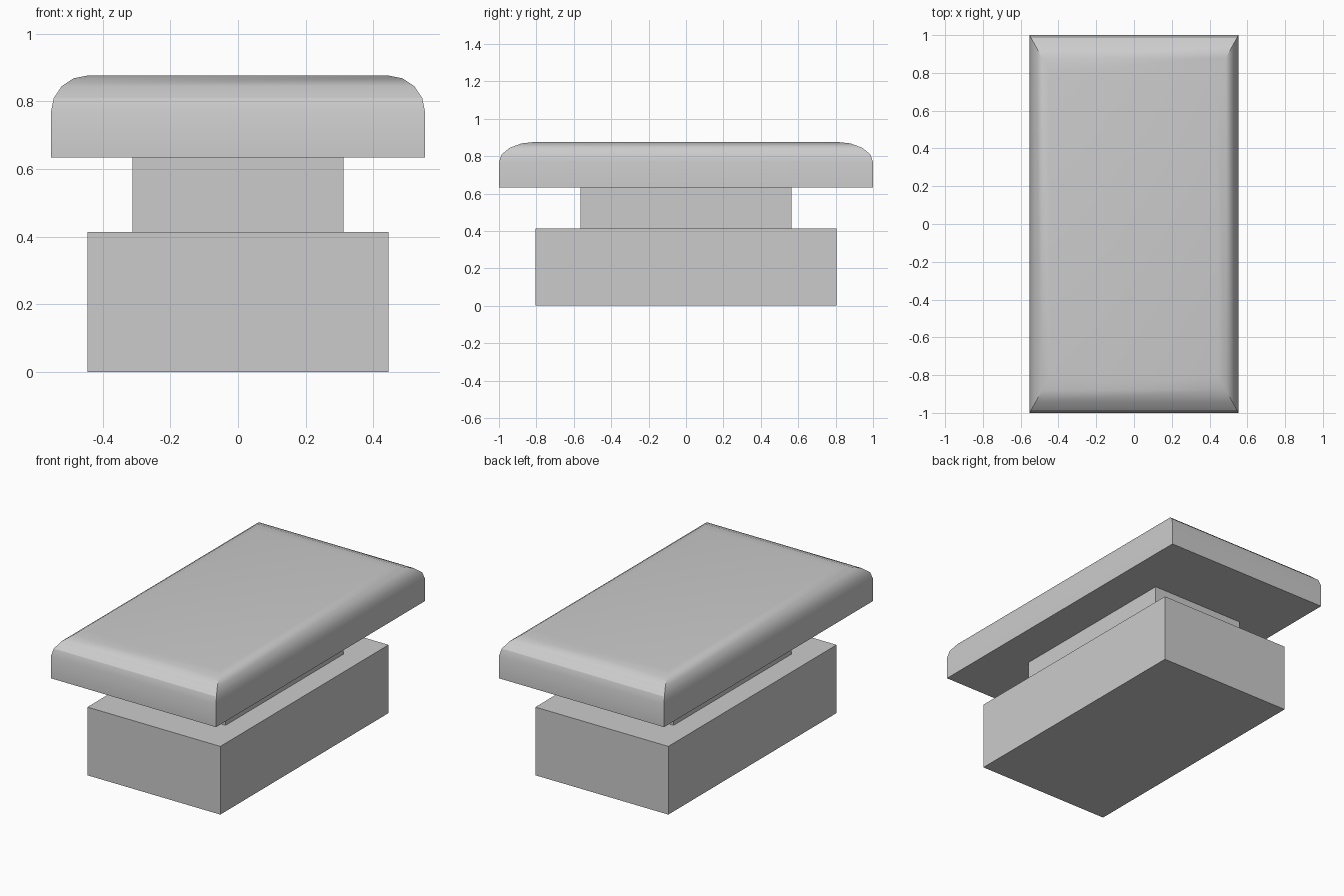
import bpy, bmesh, math

if "Cube" in bpy.data.objects:
    bpy.data.objects.remove(bpy.data.objects["Cube"])

HX, HY = 0.553, 1.0          # half size of the cap
R, TOP = 0.108, 0.876        # rounding of the cap's upper rim, overall height

# Vertical profile: (scale of the rectangle, height)
profile = [(0.805, 0.0), (0.805, 0.413),      # base block
           (0.564, 0.413), (0.564, 0.633),    # recessed neck
           (1.0, 0.633)]                      # cap underside
# Rounded rim of the cap
for i in range(5):
    a = math.radians(22.5 * i)
    profile.append((1 - R * (1 - math.cos(a)) / HX, TOP - R + R * math.sin(a)))

# Loft rectangles through the profile
bm = bmesh.new()
rings = [[bm.verts.new((sx * HX * s, sy * HY * s, z))
          for sx, sy in ((-1, -1), (1, -1), (1, 1), (-1, 1))] for s, z in profile]
for lo, hi in zip(rings, rings[1:]):
    for i in range(4):
        j = (i + 1) % 4
        bm.faces.new((lo[i], lo[j], hi[j], hi[i]))
bm.faces.new(rings[0][::-1])
bm.faces.new(rings[-1])
bmesh.ops.recalc_face_normals(bm, faces=bm.faces[:])

mesh = bpy.data.meshes.new("stepped_block")
bm.to_mesh(mesh)
bm.free()
block = bpy.data.objects.new("stepped_block", mesh)
bpy.context.collection.objects.link(block)

# Smooth rim, sharp steps and mitred corners
bpy.context.view_layer.objects.active = block
block.select_set(True)
bpy.ops.object.shade_smooth_by_angle(angle=math.radians(30))
